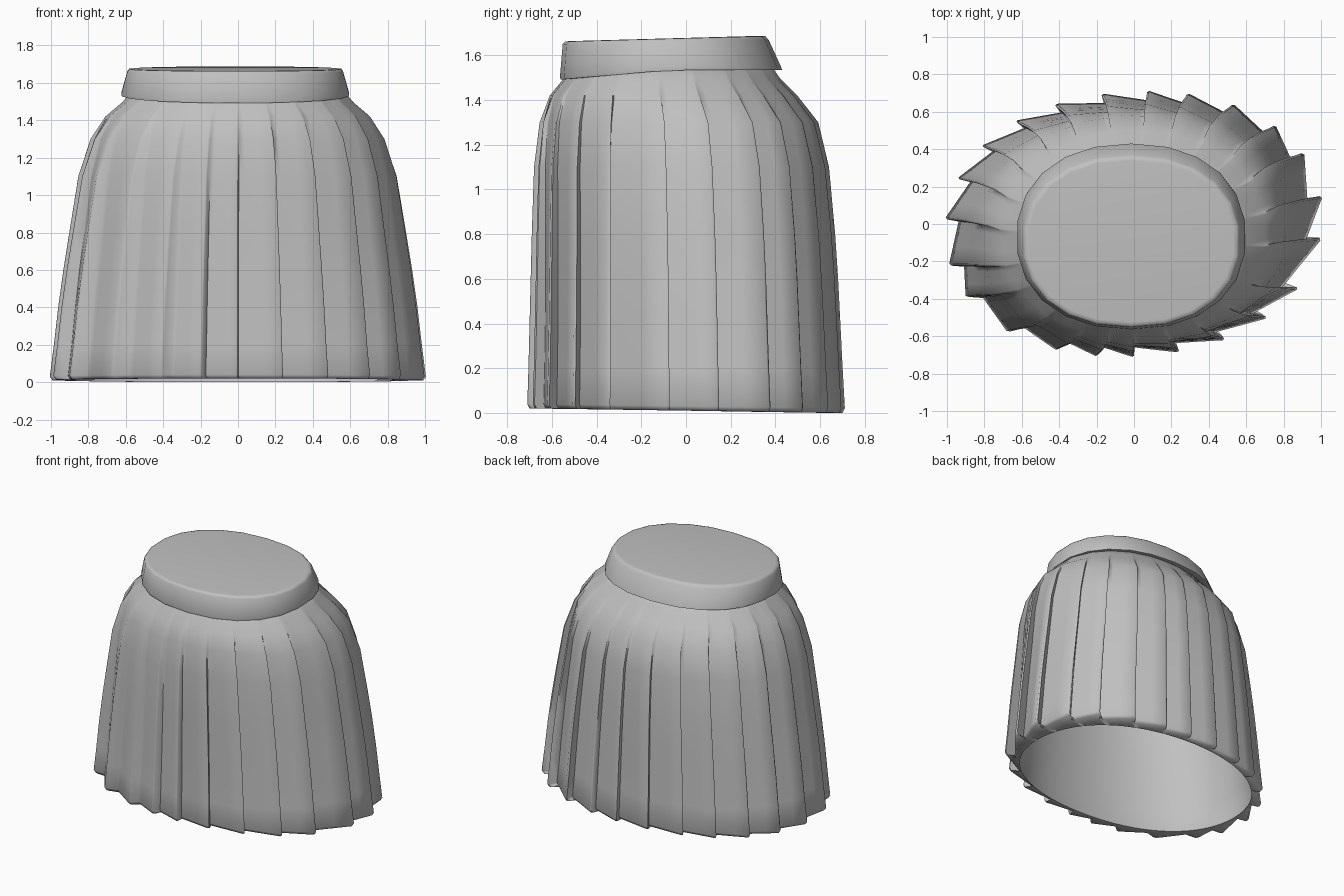
import bpy
import bmesh
from math import radians, sin, cos, pi, copysign
from mathutils import Vector

cube = bpy.data.objects.get("Cube")
if cube:
    bpy.data.objects.remove(cube)

cloth = bpy.data.materials.new("grey cloth")
cloth.use_nodes = True
cloth.diffuse_color = (0.53, 0.53, 0.53, 1)
cloth.node_tree.nodes["Principled BSDF"].inputs["Base Color"].default_value = (0.53, 0.53, 0.53, 1)


def loft(name, rings, loop=False, angle=75):
    """Skin equal rings of points; close the ends, or join last ring to first."""
    bm = bmesh.new()
    rows = [[bm.verts.new(p) for p in ring] for ring in rings]
    n = len(rows[0])
    pairs = list(zip(rows, rows[1:]))
    if loop:
        pairs.append((rows[-1], rows[0]))
    else:
        bm.faces.new(rows[0])
        bm.faces.new(rows[-1])
    for a, b in pairs:
        for i in range(n):
            j = (i + 1) % n
            bm.faces.new((a[i], a[j], b[j], b[i]))
    bmesh.ops.recalc_face_normals(bm, faces=bm.faces)
    mesh = bpy.data.meshes.new(name)
    bm.to_mesh(mesh)
    bm.free()
    mesh.materials.append(cloth)
    obj = bpy.data.objects.new(name, mesh)
    bpy.context.collection.objects.link(obj)
    bpy.ops.object.select_all(action="DESELECT")
    obj.select_set(True)
    bpy.context.view_layer.objects.active = obj
    bpy.ops.object.shade_smooth_by_angle(angle=radians(angle))


# Pleated skirt: angle of each fold, running clockwise from the left side
FOLDS = [12, -6, -29, -45, -61, -76, -90, -101, -113, -129, -148, -162,
         -182, -200, -216, -231, -245, -260, -274, -286, -300, -315, -329]

# height, half width, front y, back y, pleat depth
PROFILE = [
    (0.00, 0.995, -0.70, 0.70, 0.070),
    (0.02, 1.01, -0.71, 0.71, 0.070),
    (0.20, 0.988, -0.705, 0.70, 0.070),
    (0.40, 0.965, -0.70, 0.69, 0.068),
    (0.60, 0.937, -0.695, 0.68, 0.064),
    (0.80, 0.905, -0.69, 0.667, 0.058),
    (1.10, 0.856, -0.68, 0.64, 0.045),
    (1.30, 0.79, -0.655, 0.593, 0.026),
    (1.42, 0.71, -0.61, 0.50, 0.006),
    (1.50, 0.615, -0.545, 0.42, 0),
    (1.57, 0.56, -0.51, 0.37, 0),
]


def skirt_ring(z, half, front, back, depth, inner=False):
    """One level of the skirt: saw-tooth outside, plain oval inside."""
    mid, rad = (front + back) / 2, (back - front) / 2
    fold = depth / 0.07

    def point(degrees, r):
        t = radians(degrees)
        r *= 1 + 0.012 * (1 - cos(4 * t))
        if inner:
            r *= 1 - 0.07 * fold * max(0, cos(t - 0.3)) ** 2
        else:
            r *= 1 + 0.027 * fold * sin(2 * t)
        hem = 0.01 * (1 - sin(t)) if z < 0.1 else 0
        return Vector((half * r * cos(t), mid + rad * r * sin(t), z + hem))

    ring = []
    for k, start in enumerate(FOLDS):
        end = FOLDS[k + 1] if k + 1 < len(FOLDS) else FOLDS[0] - 360
        step = end - start
        if inner:
            ring += [point(start + step * f, 0.97 - depth) for f in (0, 0.2, 0.4, 0.6, 0.8)]
            continue
        # folds open on the front right and tuck under on the left side
        lean = 0.2 * max(0, cos(radians(end + 140))) ** 3
        tuck = 0.12 * max(0, cos(radians(end - 10)))
        corner = point(start + step * 0.05, 1)
        valley = point(start + step * (0.96 + fold * (0.08 + tuck - lean)),
                       1 - depth * (1 + tuck))
        ring.append(point(start, 1 - depth * 0.12))
        ring += [corner.lerp(valley, f) for f in (0, 0.4, 0.85, 1)]
    return ring


outside = [skirt_ring(*row) for row in PROFILE]
inside = [skirt_ring(*row, inner=True) for row in reversed(PROFILE)]
loft("pleated_skirt", outside + inside, loop=True)


# Waistband: a tapered, slightly tilted oval band with a closed top
def band_ring(height, half, front, back, tilt, dip=0, sides=22):
    mid, rad = (front + back) / 2, (back - front) / 2
    ring = []
    for i in range(sides):
        t = 2 * pi * (i + 0.5) / sides
        c, s = [copysign(abs(v) ** 0.9, v) for v in (cos(t), sin(t))]
        z = height + tilt * s - dip * max(0, -s)
        ring.append((half * c - 0.015, mid + rad * s, z))
    return ring


loft("waistband", [
    band_ring(1.60, 0.52, -0.49, 0.35, 0),
    band_ring(1.55, 0.55, -0.51, 0.37, 0),
    band_ring(1.535, 0.59, -0.54, 0.41, 0, 0.043),
    band_ring(1.535, 0.612, -0.562, 0.43, 0, 0.043),
    band_ring(1.55, 0.614, -0.564, 0.425, 0, 0.043),
    band_ring(1.66, 0.582, -0.552, 0.37, 0.01),
    band_ring(1.674, 0.572, -0.542, 0.355, 0.012),
    band_ring(1.676, 0.55, -0.525, 0.34, 0.012),
], angle=50)
